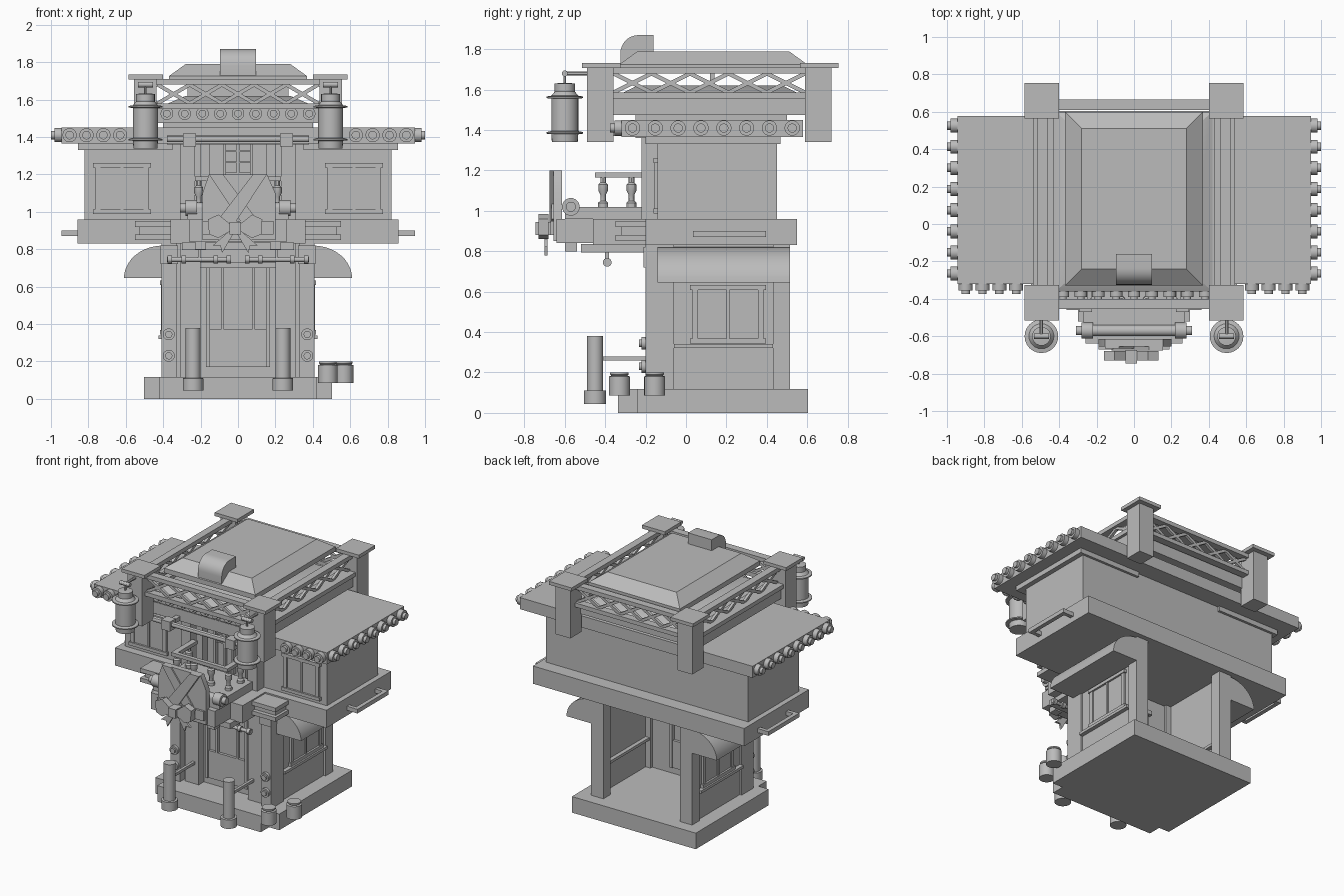
import bpy, bmesh, math
from mathutils import Matrix, Vector

cube = bpy.data.objects.get("Cube")
if cube:
    bpy.data.objects.remove(cube, do_unlink=True)

grey = bpy.data.materials.new("plain_grey")
grey.use_nodes = True
grey.diffuse_color = (.5, .5, .5, 1)
grey.node_tree.nodes["Principled BSDF"].inputs["Base Color"].default_value = (.5, .5, .5, 1)
made = []


def finish(name, bm):
    bmesh.ops.recalc_face_normals(bm, faces=bm.faces)
    mesh = bpy.data.meshes.new(name)
    bm.to_mesh(mesh)
    bm.free()
    mesh.materials.append(grey)
    obj = bpy.data.objects.new(name, mesh)
    bpy.context.collection.objects.link(obj)
    made.append(obj)


def block(name, x, y, z, inset=(0, 0)):
    """Box between ranges, its top optionally drawn in on x and y."""
    bm = bmesh.new()
    bmesh.ops.create_cube(bm, size=1)
    for v in bm.verts:
        top = v.co.z > 0
        for i, r in enumerate((x, y, z)):
            sign = 1 if v.co[i] > 0 else -1
            v.co[i] = r[1] if sign > 0 else r[0]
            if i < 2 and top:
                v.co[i] -= sign * inset[i]
    finish(name, bm)


def wide(name, half, y, z, inset=(0, 0)):
    block(name, (-half, half), y, z, inset)


def pair(name, x, y, z):
    block("left_" + name, x, y, z)
    block("right_" + name, (-x[1], -x[0]), y, z)


def rod(name, a, b, r, sides=16):
    """Bar from point a to point b; four sides give a square bar."""
    a, b = Vector(a), Vector(b)
    bm = bmesh.new()
    turn = (b - a).to_track_quat("Z", "Y").to_matrix().to_4x4()
    twist = Matrix.Rotation(math.pi / sides, 4, "Z")
    bmesh.ops.create_cone(bm, cap_ends=True, segments=sides, radius1=r, radius2=r,
                          depth=(b - a).length, matrix=Matrix.Translation((a + b) / 2) @ turn @ twist)
    finish(name, bm)


def stack(name, x, y, profile, sides=24):
    """Turned shape on a vertical axis from (radius, height) points."""
    bm = bmesh.new()
    rings = [[bm.verts.new((x + r * math.cos(math.tau * i / sides),
                            y + r * math.sin(math.tau * i / sides), z))
              for i in range(sides)] for r, z in profile]
    for low, high in zip(rings, rings[1:]):
        for i in range(sides):
            j = (i + 1) % sides
            bm.faces.new((low[i], low[j], high[j], high[i]))
    bm.faces.new(rings[0])
    bm.faces.new(rings[-1])
    finish(name, bm)


def prism(name, points, axis, lo, hi):
    """Outline extruded along x or y; points are (other axis, z)."""
    bm = bmesh.new()
    put = (lambda p, d: (d, p[0], p[1])) if axis == "x" else (lambda p, d: (p[0], d, p[1]))
    face = bm.faces.new([bm.verts.new(put(p, lo)) for p in points])
    out = bmesh.ops.extrude_face_region(bm, geom=[face])
    step = Vector(put((0, 0), hi - lo))
    bmesh.ops.translate(bm, vec=step, verts=[g for g in out["geom"] if isinstance(g, bmesh.types.BMVert)])
    finish(name, bm)


def tile_end(name, point, out, r):
    """Roof tile end: a barrel with a smaller knob pointing outward."""
    p, d = Vector(point), Vector(out)
    rod(name, p - d * .03, p + d * .035, r)
    rod(name + "_knob", p, p + d * .055, r * .6)


def lattice(name, a, b, z, count):
    """Crossed laths between two end points."""
    a, b = Vector(a), Vector(b)
    for i in range(count):
        p, q = a.lerp(b, i / count), a.lerp(b, (i + 1) / count)
        for k, (s, e) in enumerate((z, z[::-1])):
            rod(f"{name}_{i}_{k}", (p.x, p.y, s), (q.x, q.y, e), .014, 4)


def window(name, u, z, flip, depth, axis):
    """Framed two-pane window on a wall at the given depth."""
    out = -1 if axis == "y" else flip

    def part(label, ur, zr, thick):
        d = sorted((depth, depth + out * thick))
        if axis == "y":
            ur = ur if flip > 0 else (-ur[1], -ur[0])
            block(f"{name}_{label}", ur, d, zr)
        else:
            block(f"{name}_{label}", d, ur, zr)
    part("glass", u, z, .008)
    for k, (e, half) in enumerate(((u[0], .014), (u[1], .014), (sum(u) / 2, .008))):
        part(f"stile_{k}", (e - half, e + half), z, .016)
    for k, e in enumerate(z):
        part(f"rail_{k}", (u[0] - .025, u[1] + .025), (e - .012, e + .012), .022)


# Base and ground floor, open at the back
wide("base_slab", .503, (-.24, .605), (0, .118))
wide("base_step", .42, (-.336, -.24), (0, .118))
pair("front_outer_column", (.33, .41), (-.2, -.06), (.118, .83))
pair("front_inner_column", (.2, .31), (-.17, -.08), (.118, .83))
pair("column_filler", (.3, .34), (-.14, -.08), (.118, .83))
pair("column_cap", (.32, .415), (-.21, -.14), (.72, .82))
pair("back_column", (.31, .41), (.43, .515), (.118, .83))
pair("side_wall", (.37, .395), (-.06, .43), (.118, .83))
pair("side_sill", (.34, .425), (-.06, .43), (.32, .34))
wide("door", .2, (-.11, -.08), (.118, .83))
wide("door_lower_panel", .16, (-.13, -.06), (.17, .37))
pair("door_stile", (.15, .17), (-.14, -.05), (.17, .7))
pair("door_bar", (.075, .09), (-.13, -.06), (.37, .7))
wide("door_head", .2, (-.15, -.05), (.7, .73))

# Side awnings, windows, dials and handles
for s, side in ((1, "left"), (-1, "right")):
    arc = [(s * (.4 + .21 * math.sin(t * math.pi / 20)), .645 + .175 * math.cos(t * math.pi / 20))
           for t in range(11)]
    prism(side + "_awning", arc + [(s * .4, .645)], "y", -.14, .515)
    window(side + "_booth_window", (.045, .37), (.355, .62), s, s * .395, "x")
    window(side + "_upper_window", (.49, .75), (1.0, 1.25), s, -.14, "y")
    for k, z in enumerate((.23, .345)):
        tile_end(f"{side}_dial_{k}", (s * .37, -.2, z), (0, -.6, 0), .032)
    for k, y in enumerate((.05, .38)):
        block(f"{side}_handle_stub_{k}", sorted((s * .84, s * .93)), (y - .014, y + .014), (.87, .9))
    block(side + "_handle_bar", sorted((s * .915, s * .945)), (.035, .395), (.87, .9))

# Upper storey
wide("floor_slab", .858, (-.2, .55), (.83, .96))
wide("upper_storey", .82, (-.14, .45), (.96, 1.37))
pair("eave_strip", (.35, .855), (-.2, .468), (1.33, 1.37))
wide("main_roof", .945, (-.32, .578), (1.365, 1.45))
for s, side in ((1, "left"), (-1, "right")):
    for i in range(8):
        tile_end(f"{side}_tile_{i}", (s * .945, -.265 + i * .113, 1.41), (s, 0, 0), .038)
    for i in range(4):
        tile_end(f"{side}_front_tile_{i}", (s * (.63 + i * .09), -.32, 1.41), (0, -1, 0), .038)

# Corner pillars and lattice gallery
for y, end in (((-.49, -.36), "front"), ((.59, .72), "back")):
    pair(end + "_pillar", (.435, .555), y, (1.34, 1.71))
    pair(end + "_pillar_cap", (.4, .585), (y[0] - .025, y[1] + .035), (1.708, 1.733))
wide("gallery_beam", .52, (-.36, .6), (1.475, 1.56))
wide("gallery_core", .4, (-.25, .5), (1.44, 1.48))
pair("side_low_rail", (.43, .54), (-.37, .6), (1.555, 1.585))
pair("side_top_rail", (.46, .515), (-.37, .6), (1.68, 1.71))
for y, end in ((-.43, "front"), (.635, "back")):
    wide(end + "_low_rail", .44, (y - .025, y + .03), (1.55, 1.58))
    wide(end + "_top_rail", .44, (y - .025, y + .03), (1.68, 1.71))
    lattice(end + "_lattice", (-.43, y, 0), (.43, y, 0), (1.58, 1.68), 5)
for s, side in ((1, "left"), (-1, "right")):
    lattice(side + "_lattice", (s * .485, -.36, 0), (s * .485, .59, 0), (1.585, 1.68), 5)
for i in range(9):
    tile_end(f"gallery_tile_{i}", (-.38 + i * .095, -.36, 1.525), (0, -.9, 0), .034)

# Cap roof and curved vent
wide("lower_hip", .42, (-.36, .6), (1.56, 1.62), (.14, .12))
wide("hip_panel", .27, (.12, .14), (1.6, 1.72))
wide("cap_rim", .37, (-.33, .6), (1.69, 1.725))
wide("cap_roof", .37, (-.33, .6), (1.725, 1.79), (.09, .09))
vent = [(-.235 - .09 * math.sin(t * math.pi / 16), 1.78 + .09 * math.cos(t * math.pi / 16)) for t in range(9)]
prism("roof_vent", [(-.16, 1.73), (-.16, 1.87)] + vent + [(-.325, 1.73)], "x", -.097, .095)

# Hanging lanterns
for s, side in ((1, "left"), (-1, "right")):
    x, y = s * .495, -.6
    stack(side + "_lantern", x, y, [(.064, 1.34), (.067, 1.38), (.09, 1.382), (.09, 1.39), (.067, 1.395),
          (.067, 1.555), (.09, 1.558), (.09, 1.566), (.067, 1.57), (.05, 1.59), (.05, 1.63), (.015, 1.634)])
    rod(side + "_lantern_rod", (x, y, 1.62), (x, y, 1.69), .007, 8)
    rod(side + "_lantern_arm", (x, y, 1.68), (x, -.48, 1.68), .01, 8)
    rod(side + "_lantern_hook", (x - .04, y, 1.68), (x + .04, y, 1.68), .015, 12)

# Facade posts and cross bars under the roof
pair("facade_post", (.23, .31), (-.22, -.14), (.96, 1.42))
pair("facade_slat", (.15, .2), (-.2, -.14), (.96, 1.37))
wide("facade_canopy", .38, (-.25, -.1), (1.36, 1.48))
rod("front_bar", (-.38, -.435, 1.39), (.38, -.435, 1.39), .018, 12)
pair("bar_bracket", (.225, .295), (-.47, -.4), (1.35, 1.42))
pair("bracket_arm", (.245, .28), (-.42, -.2), (1.37, 1.4))
pair("grid_stile", (.065, .08), (-.17, -.14), (1.0, 1.36))
wide("grid_mullion", .008, (-.16, -.14), (1.0, 1.36))
for i in range(3):
    wide(f"grid_bar_{i}", .08, (-.16, -.14), (1.2 + i * .06, 1.21 + i * .06))

# Balcony with railing
wide("balcony_block", .36, (-.46, -.2), (.83, .96))
wide("balcony_base", .3, (-.52, -.2), (.795, .835))
wide("balcony_deck", .27, (-.6, -.2), (.96, 1.02))
wide("balcony_nose", .26, (-.64, -.46), (.84, .96))
pair("balcony_foot", (.17, .23), (-.6, -.54), (.8, .85))
for z in (.85, .92):
    pair("wing_rail", (.34, .55), (-.35, -.2), (z, z + .03))
pair("wing_core", (.34, .53), (-.32, -.2), (.87, .93))
pair("railing_side", (.19, .23), (-.45, -.2), (1.165, 1.19))
wide("railing_front", .23, (-.45, -.42), (1.165, 1.19))
for x in (-.21, -.07, .07, .21):
    for y in (-.41, -.27):
        if y < -.4 or abs(x) > .2:
            stack("baluster", x, y, [(.025, 1.01), (.025, 1.04), (.014, 1.05), (.014, 1.08), (.024, 1.1),
                  (.024, 1.13), (.014, 1.14), (.014, 1.17)], 12)
rod("roller", (-.25, -.57, 1.02), (.25, -.57, 1.02), .03)
for s, side in ((1, "left"), (-1, "right")):
    rod(side + "_roller_cap", (s * .22, -.57, 1.02), (s * .28, -.57, 1.02), .044)
    rod(side + "_roller_tip", (s * .28, -.57, 1.02), (s * .31, -.57, 1.02), .025)
    rod(side + "_hanging_bar", (s * .04, -.39, .745), (s * .38, -.39, .745), .013, 12)
    for x in (.05, .12, .29, .365):
        rod(side + "_bar_knob", (s * (x - .012), -.39, .745), (s * (x + .012), -.39, .745), .022, 12)
    block(side + "_bar_hanger", sorted((s * .2, s * .215)), (-.4, -.38), (.745, .81))

# Front plaque with crossed collar and bow
prism("plaque", [(-.19, .85), (.2, .85), (.2, 1.1), (.155, 1.2), (-.155, 1.2), (-.19, 1.1)], "y", -.655, -.615)
prism("collar_under", [(-.155, 1.2), (-.08, 1.2), (.1, .96), (.02, .94)], "y", -.665, -.65)
prism("collar_over", [(.155, 1.2), (.08, 1.2), (-.12, .94), (-.03, .92)], "y", -.675, -.65)
wide("plaque_belt", .19, (-.67, -.65), (.88, .95))
for s, side in ((1, "left"), (-1, "right")):
    prism(side + "_bow_loop", [(-.015 + s * u, z) for u, z in
          ((.02, .93), (.09, .985), (.145, .96), (.14, .88), (.09, .86), (.02, .9))], "y", -.73, -.68)
    prism(side + "_bow_tail", [(-.015 + s * u, z) for u, z in
          ((0, .9), (.04, .89), (.12, .82), (.08, .82), (.07, .78))], "y", -.7, -.685)
block("bow_knot", (-.045, .015), (-.745, -.66), (.88, .945))

# Entrance posts and barrels
for s, side in ((1, "left"), (-1, "right")):
    stack(side + "_entrance_post", s * .24, -.45, [(.055, .045), (.055, .11), (.04, .112), (.04, .38)])
    block(side + "_post_bar", sorted((s * .23, s * .25)), (-.43, -.16), (.26, .28))
for i, (x, y) in enumerate(((.48, -.33), (.565, -.155))):
    stack(f"barrel_{i}", x, y, [(.052, .085), (.052, .18), (.04, .184), (.046, .19), (.046, .2)])

# Keep edges crisp and round parts smooth
for obj in bpy.context.selected_objects:
    obj.select_set(False)
for obj in made:
    obj.select_set(True)
bpy.context.view_layer.objects.active = made[0]
bpy.ops.object.shade_smooth_by_angle()
